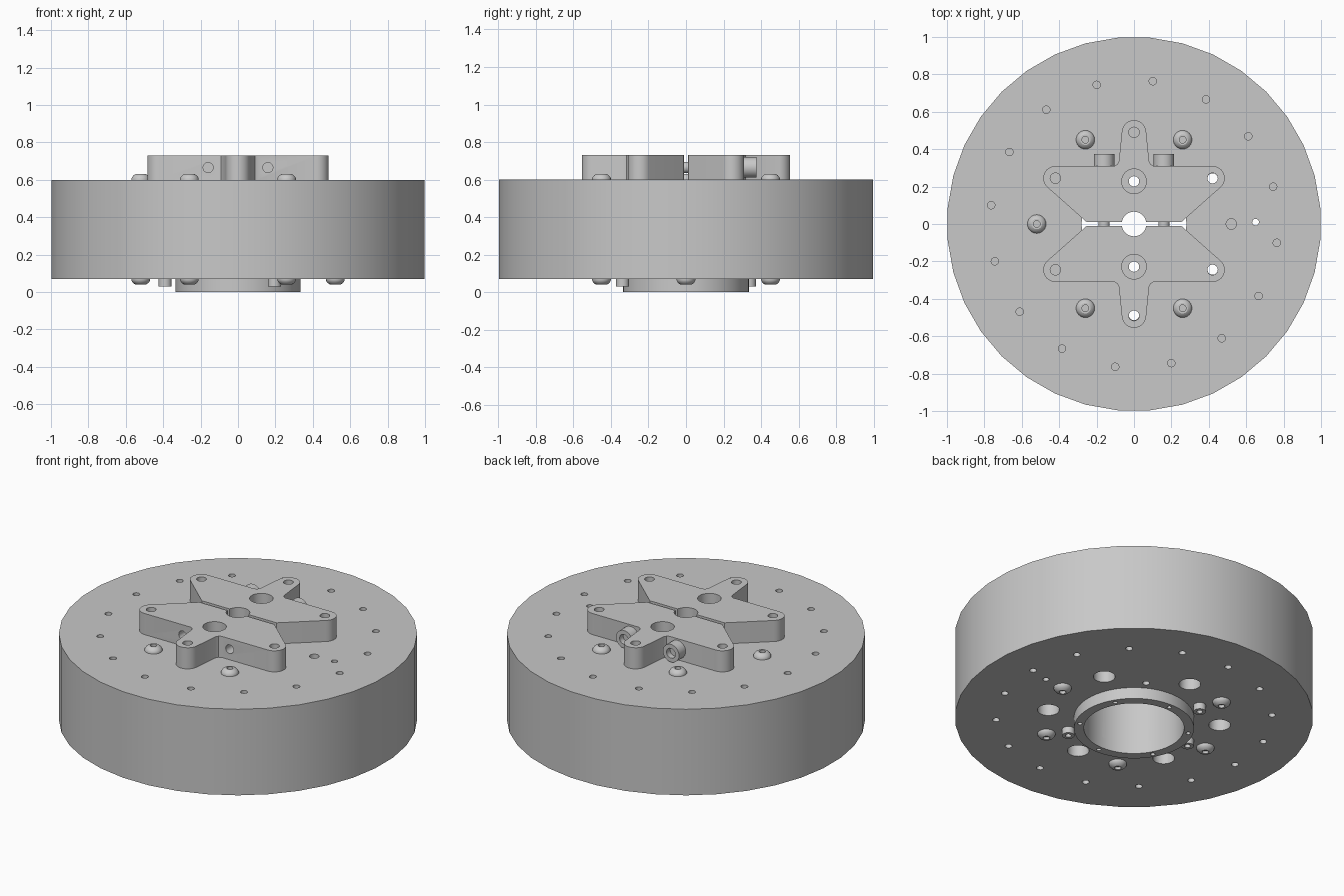
import bpy
import bmesh
from math import sin, cos, radians, pi
from mathutils import Matrix, Vector

cube = bpy.data.objects.get("Cube")
if cube:
    bpy.data.objects.remove(cube, do_unlink=True)

grey = bpy.data.materials.new("plain_grey")
grey.use_nodes = True
tone = (0.58, 0.58, 0.58, 1)
grey.diffuse_color = tone
grey.node_tree.nodes["Principled BSDF"].inputs["Base Color"].default_value = tone

BOTTOM, TOP, STAR_TOP = 0.07, 0.6, 0.73
FLIP = Matrix.Rotation(pi, 4, 'X')


def polar(r, deg, cx=0, cy=0):
    return cx + r * cos(radians(deg)), cy + r * sin(radians(deg))


def arc(cx, cy, r, start, end, n):
    return [polar(r, start + (end - start) * i / n, cx, cy) for i in range(n + 1)]


def finish(bm, name):
    bmesh.ops.recalc_face_normals(bm, faces=bm.faces)
    mesh = bpy.data.meshes.new(name)
    bm.to_mesh(mesh)
    bm.free()
    mesh.materials.append(grey)
    obj = bpy.data.objects.new(name, mesh)
    bpy.context.collection.objects.link(obj)
    return obj


def add_cylinder(bm, a, b, r, n=24, turn=0):
    """Capped cylinder from point a to point b."""
    a, b = Vector(a), Vector(b)
    rot = (b - a).to_track_quat('Z', 'Y').to_matrix().to_4x4()
    m = Matrix.Translation((a + b) / 2) @ rot @ Matrix.Rotation(radians(turn), 4, 'Z')
    bmesh.ops.create_cone(bm, cap_ends=True, segments=n, radius1=r, radius2=r,
                          depth=(b - a).length, matrix=m)


def cylinder(name, a, b, r, n=24, turn=0):
    bm = bmesh.new()
    add_cylinder(bm, a, b, r, n, turn)
    return finish(bm, name)


def lathe(name, profile, matrix=Matrix(), n=24, closed=False):
    """Turn an (r, z) profile round the z axis and place it."""
    bm = bmesh.new()
    vs = [bm.verts.new((r, 0, z)) for r, z in profile]
    es = [bm.edges.new(p) for p in zip(vs, vs[1:])]
    if closed:
        es.append(bm.edges.new((vs[-1], vs[0])))
    bmesh.ops.spin(bm, geom=vs + es, cent=(0, 0, 0), axis=(0, 0, 1),
                   angle=2 * pi, steps=n, use_merge=True)
    bmesh.ops.remove_doubles(bm, verts=bm.verts, dist=0.0001)
    bmesh.ops.transform(bm, matrix=matrix, verts=bm.verts)
    return finish(bm, name)


def drill(obj, holes):
    """Cut a list of (start, end, radius, sides) holes."""
    bm = bmesh.new()
    for a, b, r, n in holes:
        add_cylinder(bm, a, b, r, n)
    cutter = finish(bm, "cutter")
    cutter.hide_render = True
    mod = obj.modifiers.new("holes", 'BOOLEAN')
    mod.operation, mod.solver, mod.use_self = 'DIFFERENCE', 'EXACT', True
    mod.object = cutter
    bpy.context.view_layer.objects.active = obj
    bpy.ops.object.modifier_apply(modifier=mod.name)
    bpy.data.objects.remove(cutter, do_unlink=True)


def upright(xy, z0, z1, r, n=16):
    return (*xy, z0), (*xy, z1), r, n


parts = []

# Wheel body with its bore and drilled faces
body = cylinder("wheel_body", (0, 0, BOTTOM), (0, 0, TOP), 1, 36, 5)
holes = [upright((0, 0), -0.1, 0.8, 0.28, 64)]
for i in range(16):
    holes.append(upright(polar(0.77, 15 + 22.5 * i), TOP - 0.05, 0.7, 0.02))
    holes.append(upright(polar(0.77, 3 + 22.5 * i), 0, BOTTOM + 0.05, 0.02))
for i in range(6):
    spot = polar(0.485, 30 + 60 * i)
    holes.append(upright(spot, 0, 0.45, 0.061, 24))
    if i in (0, 4, 5):
        holes.append(upright(spot, 0.4, 0.7, 0.029))
holes.append(upright((0.52, 0), TOP - 0.04, 0.7, 0.028))
holes.append(upright((0.65, 0.01), 0, 0.7, 0.018))
holes.append(upright(polar(0.39, 60), 0, BOTTOM + 0.05, 0.02))
drill(body, holes)
parts.append(body)

# Hub ring on the underside
hub = lathe("hub_ring", [(0.28, 0), (0.335, 0), (0.335, BOTTOM), (0.28, BOTTOM)],
            n=64, closed=True)
drill(hub, [upright(polar(0.307, 30 + 60 * i), -0.05, 0.04, 0.013) for i in range(6)])
parts.append(hub)

# Button head bolts on both faces, one position left empty on each
button = [(0, -0.01), (0.05, -0.01), (0.05, 0.006), (0.046, 0.015), (0.038, 0.024),
          (0.028, 0.03), (0.018, 0.03), (0.018, 0.012), (0, 0.012)]
for i in range(6):
    x, y = polar(0.52, 60 * i)
    if i != 0:
        parts.append(lathe("top_bolt", button, Matrix.Translation((x, y, TOP))))
    if i != 1:
        parts.append(lathe("bottom_bolt", button,
                           Matrix.Translation((x, y, BOTTOM)) @ FLIP))

# Small retaining screws beside the hub
stub = [(0, -0.01), (0.035, -0.01), (0.035, 0.04), (0.017, 0.04), (0.017, 0.02), (0, 0.02)]
for deg in (120, 180, 300):
    x, y = polar(0.39, deg)
    parts.append(lathe("retaining_screw", stub,
                       Matrix.Translation((x, y, BOTTOM)) @ FLIP))

# Three-armed clamp halves
right = (arc(0, 0, 0.066, 90, 10, 8) + [(0.255, 0.012)]
         + arc(0.42, 0.245, 0.065, -50, 90, 12)
         + [(0.105, 0.31), (0.09, 0.318), (0.081, 0.335)]
         + arc(0, 0.49, 0.065, 6, 90, 8))
outline = right + [(-x, y) for x, y in right[-2:0:-1]]
for side, name in ((1, "back_clamp"), (-1, "front_clamp")):
    bm = bmesh.new()
    face = bm.faces.new([bm.verts.new((x, side * y, TOP)) for x, y in outline])
    ext = bmesh.ops.extrude_face_region(bm, geom=[face], use_keep_orig=True)
    bmesh.ops.translate(bm, vec=(0, 0, STAR_TOP - TOP),
                        verts=[v for v in ext["geom"] if isinstance(v, bmesh.types.BMVert)])
    clamp = finish(bm, name)
    holes = [upright((x, side * y), 0.5, 0.8, 0.028)
             for x, y in ((0.42, 0.245), (-0.42, 0.245), (0, 0.49), (0, 0.228))]
    holes.append(upright((0, side * 0.228), STAR_TOP - 0.07, 0.8, 0.066, 32))
    if side < 0:
        holes += [((x, -0.4, 0.665), (x, -0.22, 0.665), 0.027, 16) for x in (-0.16, 0.16)]
    drill(clamp, holes)
    parts.append(clamp)

# Clamp screws joining the two halves
cap = [(0, -0.005), (0.055, -0.005), (0.055, 0.065), (0.03, 0.065), (0.03, 0.03), (0, 0.03)]
for x in (-0.16, 0.16):
    place = Matrix.Translation((x, 0.31, 0.665)) @ Matrix.Rotation(-pi / 2, 4, 'X')
    parts.append(lathe("clamp_screw_head", cap, place))
    parts.append(cylinder("clamp_screw_shaft", (x, -0.1, 0.665), (x, 0.1, 0.665), 0.03))

# Smooth curved walls, crisp rims
bpy.ops.object.select_all(action='DESELECT')
for part in parts:
    part.select_set(True)
bpy.context.view_layer.objects.active = body
bpy.ops.object.shade_smooth_by_angle(angle=radians(30))
